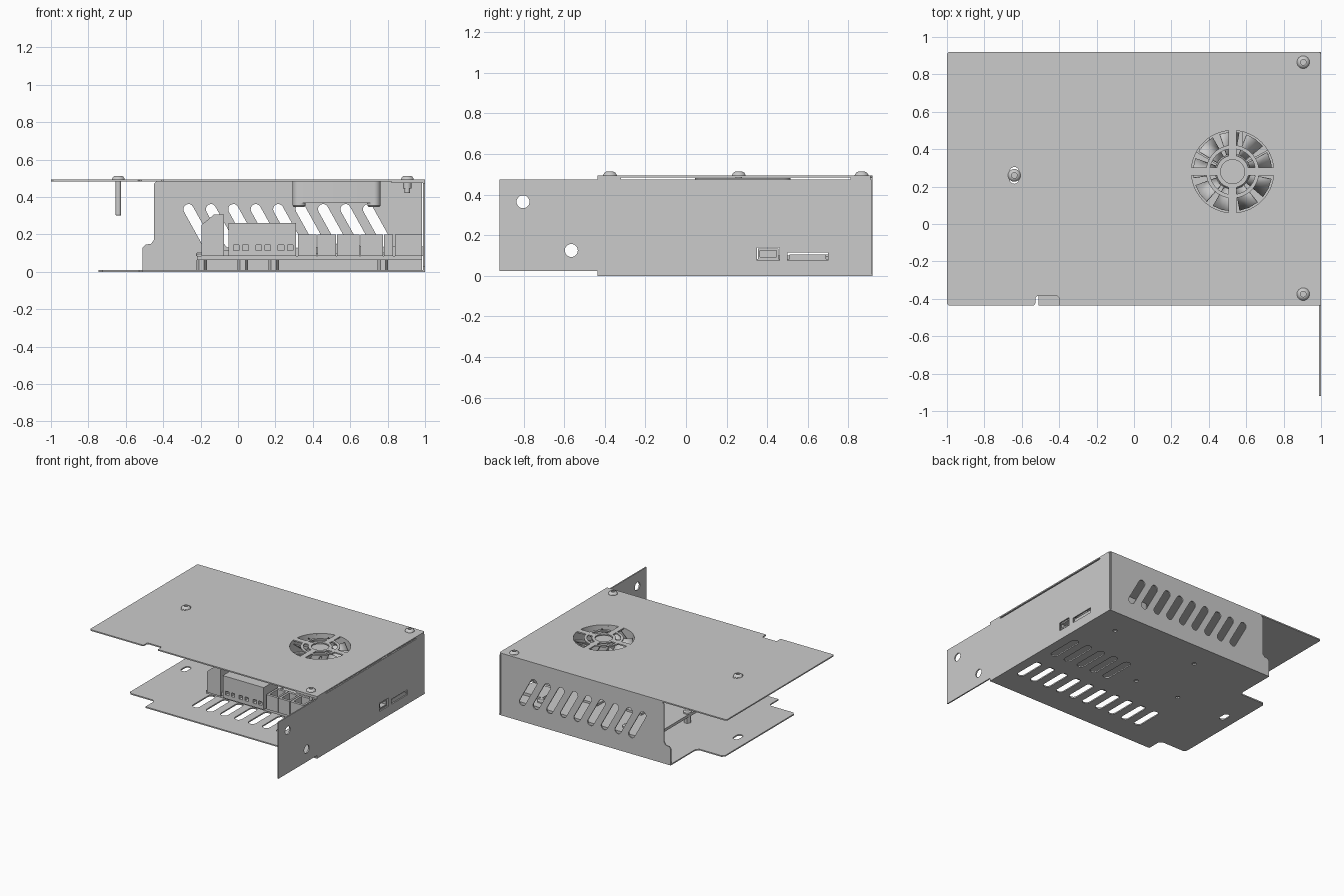
import bpy, bmesh, math
from mathutils import Matrix, Vector
from math import cos, sin, pi, radians

if "Cube" in bpy.data.objects:
    bpy.data.objects.remove(bpy.data.objects["Cube"])

# ---------- 2D outline helpers ----------
def rect(x0, x1, y0, y1):
    return [(x0, y0), (x1, y0), (x1, y1), (x0, y1)]

def circle(cx, cy, r, n=32):
    return [(cx + r * cos(2 * pi * i / n), cy + r * sin(2 * pi * i / n)) for i in range(n)]

def slot(cx, cy, length, width, angle):
    r, h, pts = width / 2, (length - width) / 2, []
    for side, start in ((1, -90), (-1, 90)):
        for k in range(9):
            t = radians(start + k * 22.5)
            u, v = side * h + r * cos(t), r * sin(t)
            a = radians(angle)
            pts.append((cx + u * cos(a) - v * sin(a), cy + u * sin(a) + v * cos(a)))
    return pts

def round_rect(x0, x1, y0, y1, r):
    pts = []
    for cx, cy, s in ((x1 - r, y1 - r, 0), (x0 + r, y1 - r, 90), (x0 + r, y0 + r, 180), (x1 - r, y0 + r, 270)):
        pts += [(cx + r * cos(radians(s + k * 15)), cy + r * sin(radians(s + k * 15))) for k in range(7)]
    return pts

def ring_quarter(cx, cy, r0, r1, q, gap):
    # quarter of a ring, leaving a parallel-sided spoke of width gap
    pts = []
    for r, order in ((r1, range(13)), (r0, range(12, -1, -1))):
        m = math.asin(gap / 2 / r)
        for k in order:
            t = q * pi / 2 + m + (pi / 2 - 2 * m) * k / 12
            pts.append((cx + r * cos(t), cy + r * sin(t)))
    return pts

# ---------- solid helpers ----------
XY = Matrix.Identity(3)
XZ = Matrix(((1, 0, 0), (0, 0, -1), (0, 1, 0)))   # u->x, v->z, thickness -> y
YZ = Matrix(((0, 0, 1), (1, 0, 0), (0, 1, 0)))    # u->y, v->z, thickness -> x

def add(name, mesh):
    ob = bpy.data.objects.new(name, mesh)
    bpy.context.collection.objects.link(ob)
    return ob

def plate(name, outer, holes, w0, w1, axes=XY):
    """Sheet cut from an outline with holes, between w0 and w1 on its normal axis."""
    cu = bpy.data.curves.new(name, 'CURVE')
    cu.dimensions, cu.fill_mode, cu.extrude = '2D', 'BOTH', (w1 - w0) / 2
    for pts in [outer] + holes:
        sp = cu.splines.new('POLY')
        sp.points.add(len(pts) - 1)
        for p, (u, v) in zip(sp.points, pts):
            p.co = (u, v, 0, 1)
        sp.use_cyclic_u = True
    tmp = add("tmp", cu)
    dg = bpy.context.evaluated_depsgraph_get()
    me = bpy.data.meshes.new_from_object(tmp.evaluated_get(dg))
    bpy.data.objects.remove(tmp)
    sign = -1 if axes is XZ else 1
    me.transform(Matrix.Translation((0, 0, sign * (w0 + w1) / 2)))
    me.transform(axes.to_4x4())
    bm = bmesh.new()
    bm.from_mesh(me)
    bmesh.ops.remove_doubles(bm, verts=bm.verts, dist=1e-5)
    bmesh.ops.recalc_face_normals(bm, faces=bm.faces)
    bm.to_mesh(me)
    bm.free()
    return add(name, me)

def box(name, x0, x1, y0, y1, z0, z1):
    return plate(name, rect(x0, x1, y0, y1), [], z0, z1)

def lathe(name, x, y, profile, n=24):
    """Closed solid of revolution from (radius, z) points."""
    bm = bmesh.new()
    rings = [[bm.verts.new((x + r * cos(2 * pi * i / n), y + r * sin(2 * pi * i / n), z))
              for i in range(n)] for r, z in profile]
    for a, b in zip(rings, rings[1:]):
        for i in range(n):
            bm.faces.new((a[i], a[(i + 1) % n], b[(i + 1) % n], b[i]))
    bm.faces.new(rings[0][::-1])
    bm.faces.new(rings[-1])
    bmesh.ops.recalc_face_normals(bm, faces=bm.faces)
    me = bpy.data.meshes.new(name)
    bm.to_mesh(me)
    bm.free()
    return add(name, me)

FX, FY = 0.527, 0.28                       # fan centre
STANDOFFS = ((-0.195, 0.26), (0.025, 0.71), (0.19, 0.25), (0.775, 0.71))
FRONT, BACK = -0.435, 0.92

# ---------- sheet metal case ----------
holes = [slot(0.89 - 0.123 * i, -0.12, 0.24, 0.06, 90) for i in range(10)]
holes += [slot(0.89 - 0.123 * i, 0.28, 0.28, 0.06, 90) for i in range(5)]
holes += [circle(x, y, 0.016, 16) for x, y in STANDOFFS] + [slot(-0.64, 0.26, 0.09, 0.05, 90)]
plate("bottom_plate", [(-0.51, FRONT), (1, FRONT), (1, BACK), (-0.51, BACK), (-0.51, 0.62), (-0.53, 0.59),
      (-0.725, 0.59), (-0.745, 0.57), (-0.745, -0.29), (-0.725, -0.31), (-0.53, -0.31), (-0.51, -0.33)],
      holes, 0, 0.01)

holes = [slot(-0.215 + 0.12 * i, 0.245, 0.26, 0.055, 119) for i in range(9)]
plate("back_wall", [(-0.51, 0.005), (0.985, 0.005), (0.985, 0.484), (-0.435, 0.484), (-0.45, 0.47),
      (-0.45, 0.17), (-0.465, 0.15), (-0.495, 0.145), (-0.51, 0.13)], holes, 0.91, BACK, XZ)

plate("side_panel", [(-0.92, 0.025), (FRONT, 0.025), (FRONT, 0.002), (0.915, 0.002), (0.915, 0.474), (-0.92, 0.474)],
      [circle(-0.803, 0.365, 0.032), circle(-0.565, 0.125, 0.032),
       rect(0.35, 0.46, 0.075, 0.14), rect(0.50, 0.70, 0.075, 0.115)], 0.99, 1.0, YZ)

for i, (y0, y1) in enumerate(((FRONT, -0.32), (0.81, BACK - 0.01))):
    box(f"lid_tab_{i}", 0.82, 1.0, y0, y1, 0.474, 0.484)

# ---------- lid with fan grille ----------
grille = [ring_quarter(FX, FY, r0, r1, q, 0.043) for r0, r1 in ((0.087, 0.122), (0.142, 0.22)) for q in range(4)]
plate("lid", [(-0.99, FRONT), (-0.535, FRONT), (-0.527, FRONT + 0.01), (-0.527, -0.395), (-0.517, -0.385),
      (-0.41, -0.385), (-0.40, -0.395), (-0.40, FRONT), (1, FRONT), (1, 0.91), (0.99, BACK),
      (-0.99, BACK), (-1, 0.91), (-1, FRONT + 0.01)],
      grille + [circle(FX, FY, 0.064), slot(-0.64, 0.26, 0.09, 0.05, 90)], 0.484, 0.494)

# ---------- lid screws ----------
for i, (x, y, end) in enumerate(((-0.64, 0.26, 0.30), (0.905, 0.865, 0.42), (0.905, -0.375, 0.42))):
    lathe(f"screw_{i}", x, y, [(0.012, end), (0.015, end + 0.005), (0.015, 0.49), (0.034, 0.49), (0.034, 0.497),
          (0.027, 0.508), (0.018, 0.513), (0.015, 0.513), (0.015, 0.502)])
    if i:
        lathe(f"press_nut_{i}", x, y, [(0.022, 0.445), (0.022, 0.476)])

# ---------- cooling fan ----------
h = 0.235
corners = [(FX + sx * 0.2, FY + sy * 0.2) for sx in (-1, 1) for sy in (-1, 1)]
plate("fan_frame", round_rect(FX - h, FX + h, FY - h, FY + h, 0.035), [circle(FX, FY, 0.222, 48)], 0.367, 0.483)
for i, (x, y) in enumerate(corners):
    lathe(f"fan_foot_{i}", x, y, [(0.028, 0.346), (0.035, 0.354), (0.035, 0.37)], 16)
lathe("fan_hub", FX, FY, [(0.095, 0.367), (0.095, 0.468), (0.088, 0.476)], 32)
for i in range(3):
    a = i * 2 * pi / 3 + 0.5
    arm = box(f"fan_arm_{i}", 0.08, 0.225, -0.012, 0.012, 0.367, 0.38)
    arm.matrix_world = Matrix.Translation((FX, FY, 0)) @ Matrix.Rotation(a, 4, 'Z')
bm = bmesh.new()
for i in range(9):
    a = i * 2 * pi / 9
    grid = [[bm.verts.new((FX + r * cos(a + s * 0.5), FY + r * sin(a + s * 0.5), 0.39 + 0.08 * s))
             for s in (0, 0.5, 1)] for r in (0.092, 0.15, 0.212)]
    for u in range(2):
        for v in range(2):
            bm.faces.new((grid[u][v], grid[u + 1][v], grid[u + 1][v + 1], grid[u][v + 1]))
me = bpy.data.meshes.new("fan_blades")
bm.to_mesh(me)
bm.free()
add("fan_blades", me).modifiers.new("thickness", 'SOLIDIFY').thickness = 0.005

# ---------- circuit board on standoffs ----------
plate("circuit_board", rect(-0.22, 0.985, -0.09, 0.80), [circle(x, y, 0.014, 16) for x, y in STANDOFFS], 0.062, 0.084)
for i, (x, y) in enumerate(STANDOFFS):
    lathe(f"standoff_{i}", x, y, [(0.028, 0.01), (0.028, 0.062)], 6)
    lathe(f"board_screw_{i}", x, y, [(0.03, 0.084), (0.03, 0.095), (0.02, 0.106)], 16)

# power socket with chamfered top
plate("power_socket", [(-0.195, 0.084), (-0.075, 0.084), (-0.075, 0.305), (-0.13, 0.305), (-0.195, 0.25)],
      [], -0.11, 0.09, XZ)
box("power_socket_step", -0.075, -0.05, -0.10, 0.08, 0.084, 0.115)

# screw terminal block with square wire openings
wires = [rect(x - 0.015, x + 0.015, 0.113, 0.143) for x in (-0.01, 0.04, 0.11, 0.16, 0.23, 0.28)]
plate("terminal_front", rect(-0.05, 0.31, 0.084, 0.26), wires, -0.12, -0.07, XZ)
box("terminal_body", -0.05, 0.31, -0.07, 0.06, 0.084, 0.26)

# row of pluggable connectors, open on top
for i, (x0, x1) in enumerate(((0.32, 0.42), (0.425, 0.525), (0.53, 0.65), (0.655, 0.775), (0.78, 0.83), (0.84, 0.985))):
    plate(f"connector_{i}", rect(x0, x1, -0.10, 0.04), [rect(x0 + 0.015, x1 - 0.015, -0.08, 0.02)], 0.084, 0.20)
    box(f"connector_pins_{i}", x0 + 0.015, x1 - 0.015, -0.08, 0.02, 0.084, 0.13)

# side ports and chips
plate("usb_port", rect(0.355, 0.455, 0.084, 0.136), [rect(0.365, 0.445, 0.094, 0.126)], 0.83, 0.992, YZ)
box("usb_back", 0.83, 0.90, 0.36, 0.45, 0.088, 0.132)
box("card_slot", 0.78, 0.99, 0.51, 0.69, 0.084, 0.105)
box("main_chip", 0.40, 0.58, 0.36, 0.54, 0.084, 0.10)
box("driver_chip", 0.05, 0.18, 0.36, 0.49, 0.084, 0.10)

# smooth round parts, keep edges sharp
bpy.ops.object.select_all(action='SELECT')
bpy.context.view_layer.objects.active = bpy.context.selected_objects[0]
bpy.ops.object.shade_smooth_by_angle(angle=radians(30))
